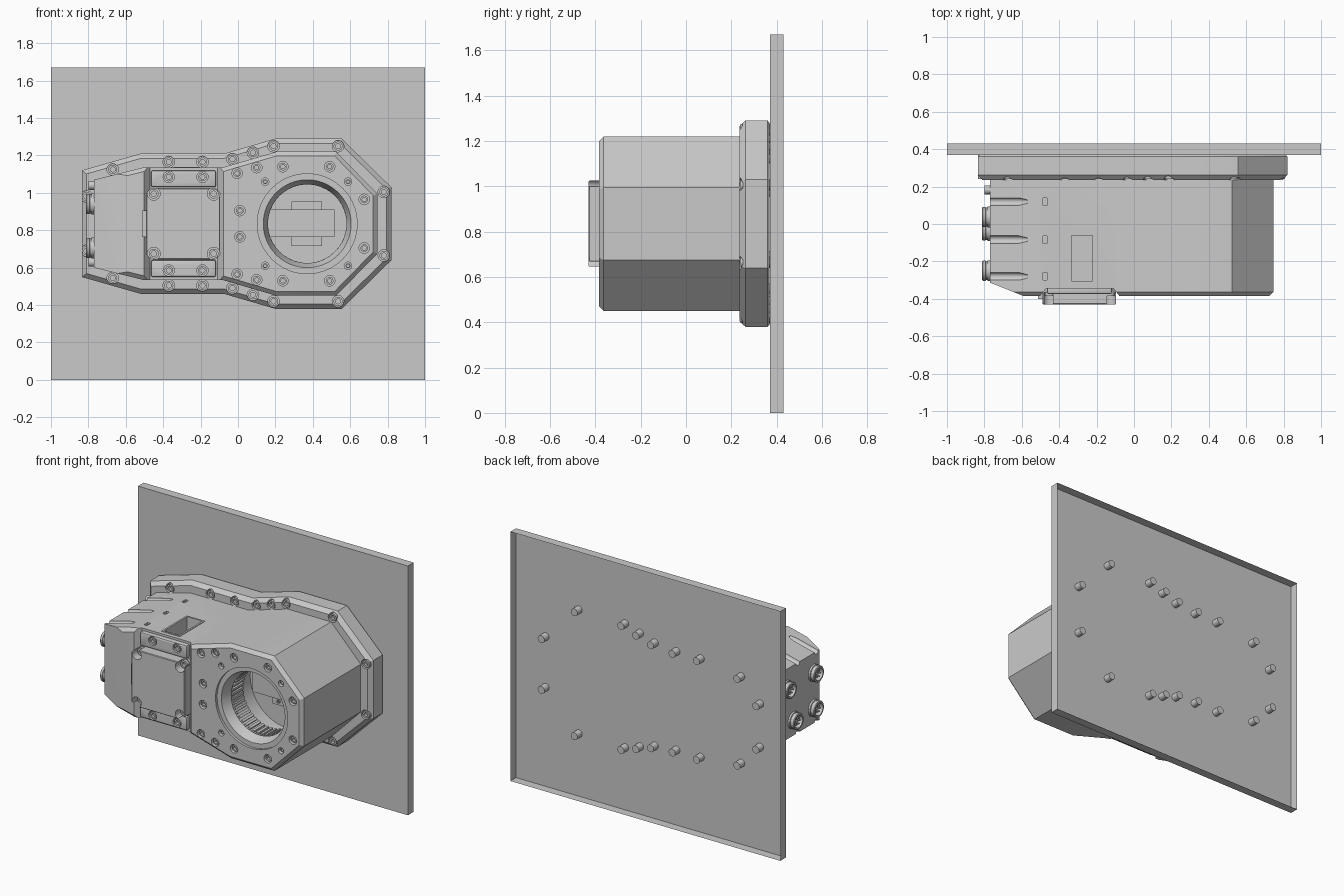
import bpy, bmesh, math
from mathutils import Vector

cube = bpy.data.objects.get("Cube")
if cube:
    bpy.data.objects.remove(cube)

MID = 0.835  # height of the housing's mirror plane

grey = bpy.data.materials.new("machined grey")
grey.use_nodes = True
grey.diffuse_color = (0.59, 0.59, 0.59, 1)
grey.node_tree.nodes["Principled BSDF"].inputs["Base Color"].default_value = (0.59, 0.59, 0.59, 1)


def finish(name, bm):
    bmesh.ops.recalc_face_normals(bm, faces=bm.faces)
    mesh = bpy.data.meshes.new(name)
    bm.to_mesh(mesh)
    bm.free()
    mesh.materials.append(grey)
    ob = bpy.data.objects.new(name, mesh)
    bpy.context.collection.objects.link(ob)
    return ob


def activate(obs):
    bpy.ops.object.select_all(action='DESELECT')
    for ob in obs:
        ob.select_set(True)
    bpy.context.view_layer.objects.active = obs[0]


def join(name, obs):
    activate(obs)
    if len(obs) > 1:
        bpy.ops.object.join()
    obs[0].name = name
    return obs[0]


def inset(pts, d):
    """Mitred inward offset of a clockwise outline."""
    out = []
    for i, p in enumerate(pts):
        a = (p - pts[i - 1]).normalized()
        b = (pts[(i + 1) % len(pts)] - p).normalized()
        n1, n2 = Vector((a.y, -a.x)), Vector((b.y, -b.x))
        out.append(p + (n1 + n2) * d / (1 + n1.dot(n2)))
    return out


def mirrored(half):
    top = [Vector(p) for p in half]
    return top + [Vector((p.x, -p.y)) for p in reversed(top)]


def loft(name, half, layers):
    """Stack inset copies of a mirrored outline along y."""
    bm = bmesh.new()
    rings = [[bm.verts.new((p.x, y, MID + p.y)) for p in inset(mirrored(half), d)]
             for y, d in layers]
    n = len(rings[0])
    for r, s in zip(rings, rings[1:]):
        for i in range(n):
            j = (i + 1) % n
            bm.faces.new((r[i], r[j], s[j], s[i]))
    bm.faces.new(rings[0])
    bm.faces.new(rings[-1])
    return finish(name, bm)


def extrude(name, pts, vec, closed=True):
    """Sweep a polygon along a vector; closed=False leaves the far end open."""
    bm = bmesh.new()
    near = [bm.verts.new(p) for p in pts]
    far = [bm.verts.new(Vector(p) + Vector(vec)) for p in pts]
    bm.faces.new(near)
    if closed:
        bm.faces.new(far)
    for i in range(len(pts)):
        bm.faces.new((near[i - 1], near[i], far[i], far[i - 1]))
    return finish(name, bm)


def box(name, x, y, z, closed=True):
    return extrude(name, [(x[0], y[0], z[0]), (x[1], y[0], z[0]), (x[1], y[0], z[1]),
                          (x[0], y[0], z[1])], (0, y[1] - y[0], 0), closed)


def lathe(name, profile, loc, axis=(0, 1, 0), steps=24):
    """Turn (radius, distance) points about an axis."""
    bm = bmesh.new()
    vs = [bm.verts.new((r, 0, t)) for r, t in profile]
    es = [bm.edges.new(e) for e in zip(vs, vs[1:])]
    bmesh.ops.spin(bm, geom=vs + es, cent=(0, 0, 0), axis=(0, 0, 1), angle=math.tau, steps=steps)
    bmesh.ops.remove_doubles(bm, verts=bm.verts, dist=1e-5)
    bmesh.ops.transform(bm, verts=bm.verts,
                        matrix=Vector(axis).to_track_quat('Z', 'Y').to_matrix().to_4x4())
    bmesh.ops.translate(bm, verts=bm.verts, vec=loc)
    return finish(name, bm)


def cyl(name, r, t0, t1, loc, axis=(0, 1, 0), steps=24):
    return lathe(name, [(0, t0), (r, t0), (r, t1), (0, t1)], loc, axis, steps)


def carve(target, cutters):
    cutter = join("cutter", cutters)
    cutter.hide_render = True
    mod = target.modifiers.new("cut", 'BOOLEAN')
    mod.operation, mod.solver, mod.object = 'DIFFERENCE', 'EXACT', cutter
    activate([target])
    bpy.ops.object.modifier_apply(modifier=mod.name)
    bpy.data.objects.remove(cutter)


def both(spots):
    return [(x, MID + s * z) for x, z in spots for s in (1, -1)]


def bolts(name, spots, y, r):
    """Socket head screws facing the front."""
    head = [(0, 0.018), (r * 0.55, 0.018), (r * 0.55, 0), (r, 0), (r, 0.035), (0, 0.035)]
    return join(name, [lathe(name, head, (x, y, z)) for x, z in spots])


# Mounting wall: a sheet with turned-back rims, open at the back, pierced by screw ends
flange_spots = both([(-0.81, 0.145), (-0.67, 0.29), (-0.37, 0.33), (-0.19, 0.33), (-0.03, 0.345),
                     (0.08, 0.38), (0.19, 0.415), (0.535, 0.415), (0.78, 0.17)])
box("mounting_wall", (-1, 1), (0.37, 0.43), (0, 1.67), closed=False)
join("screw_ends", [cyl("screw_end", 0.025, 0.36, 0.42, (x, 0, z)) for x, z in flange_spots])

# Flange with counterbored screws
flange = loft("flange", [(-0.835, 0.285), (-0.52, 0.375), (-0.075, 0.375), (0.2, 0.455),
                         (0.555, 0.455), (0.82, 0.195)],
              [(0.235, 0.025), (0.262, 0), (0.36, 0), (0.369, 0.01)])
carve(flange, [cyl("bore", 0.031, 0.2, 0.262, (x, 0, z)) for x, z in flange_spots])
bolts("flange_bolts", flange_spots, 0.24, 0.024)

# Housing body with chamfered front edge
body = loft("housing", [(-0.77, 0.235), (-0.51, 0.3), (-0.085, 0.3), (0.205, 0.385),
                        (0.525, 0.385), (0.745, 0.16)],
            [(-0.385, 0.022), (-0.363, 0), (0.25, 0)])
# Tapered end and the recess across the front
carve(body, [extrude("taper", [(-0.9, -0.262, 0), (-0.9, -0.5, 0), (-0.58, -0.5, 0),
                               (-0.58, -0.389, 0)], (0, 0, 1.7)),
             extrude("recess", [(-0.53, -0.42, 0), (-0.47, -0.345, 0), (-0.11, -0.345, 0),
                                (-0.05, -0.42, 0)], (0, 0, 1.7))])
# Round bore: shallow step, cone, toothed band, wide chamber
BORE = (0.37, 0, MID)
carve(body, [lathe("bore", [(0, -0.45), (0.267, -0.45), (0.267, -0.368), (0.235, -0.368),
                            (0.21, -0.3), (0.222, -0.3), (0.222, -0.16), (0.28, -0.16),
                            (0.28, 0), (0, 0)], BORE, steps=64)])
# Window pocket in the top, slim grooves and slots at the end
top = MID + 0.3
cuts = [box("window", (-0.335, -0.22), (-0.308, -0.06), (top - 0.15, top + 0.1))]
for y in (0.12, -0.083, -0.28):
    for s in (1, -1):
        cuts.append(lathe("groove", [(0, -0.12), (0.021, -0.12), (0.021, 0.17), (0.01, 0.215), (0, 0.215)],
                          (-0.78, y, MID + s * 0.236), (1, 0, s * 0.25), 16))
    cuts.append(box("slot", (-0.487, -0.465), (y - 0.02, y + 0.02), (top - 0.02, top + 0.1)))
carve(body, cuts)
# Screw holes on the front face
holes = both([(0.24, 0.305), (0.49, 0.305), (0.675, 0.13), (-0.005, 0.27), (0.1, 0.3), (0.01, 0.07)])
small = both([(0.145, 0.225), (0.588, 0.225)])
carve(body, [cyl("hole", 0.028, -0.45, -0.355, (x, 0, z)) for x, z in holes]
      + [cyl("hole", 0.02, -0.45, -0.355, (x, 0, z)) for x, z in small])
bolts("front_bolts", holes, -0.375, 0.02)
bolts("small_front_bolts", small, -0.37, 0.013)

# Window frame standing on the top surface
frame = box("window_frame", (-0.345, -0.21), (-0.318, -0.05), (top - 0.03, top + 0.004))
carve(frame, [box("opening", (-0.333, -0.222), (-0.306, -0.062), (top - 0.1, top + 0.1))])

# Teeth in the bore, bar and brackets on its floor
teeth = []
for i in range(44):
    t = box("tooth", (0.209, 0.226), (-0.285, -0.17), (-0.008, 0.008))
    t.rotation_euler.y = math.tau * i / 44
    t.location = BORE
    teeth.append(t)
join("bore_teeth", teeth)
box("bore_bar", (0.15, 0.515), (-0.06, 0.01), (0.765, 0.91))
for s, side in ((1, "upper"), (-1, "lower")):
    zs = sorted((MID + s * 0.07, MID + s * 0.12))
    box(side + "_bar_bracket", (0.285, 0.45), (-0.04, 0.01), zs)
    bolts(side + "_bracket_bolts", [(x, MID + s * 0.095) for x in (0.33, 0.405)], -0.048, 0.012)

# Raised cover with scalloped corners
cover = loft("cover", [(-0.49, 0.165), (-0.465, 0.19), (-0.12, 0.19), (-0.095, 0.165)],
             [(-0.43, 0.004), (-0.426, 0), (-0.33, 0)])
corners = both([(-0.45, 0.16), (-0.13, 0.16)])
carve(cover, [cyl("notch", 0.034, -0.5, -0.365, (x, 0, z)) for x, z in corners])
bolts("cover_bolts", corners, -0.385, 0.026)
box("cover_tab", (-0.512, -0.475), (-0.4, -0.34), (0.765, 0.905))

# Bolted lugs above and below the cover
for s, side in ((1, "upper"), (-1, "lower")):
    lug = box(side + "_lug", (-0.465, -0.118), (-0.375, -0.33), sorted((MID + s * 0.195, MID + s * 0.285)))
    bev = lug.modifiers.new("soft edges", 'BEVEL')
    bev.width, bev.segments = 0.01, 2
    activate([lug])
    bpy.ops.object.modifier_apply(modifier=bev.name)
    spots = [(x, MID + s * 0.25) for x in (-0.37, -0.19)]
    carve(lug, [cyl("hole", 0.03, -0.45, -0.35, (x, 0, z)) for x, z in spots])
    bolts(side + "_lug_bolts", spots, -0.37, 0.023)

# Round sockets on the end panel
OUT = (-1, 0, 0)
for i, (y, z) in enumerate([(0.037, 0.94), (-0.25, 0.94), (-0.035, 0.705), (-0.25, 0.705)], 1):
    shell = [(0, -0.01), (0.056, -0.01), (0.056, 0.012), (0.05, 0.014), (0.05, 0.022), (0.054, 0.024),
             (0.054, 0.038), (0.05, 0.042), (0.04, 0.042), (0.038, 0.012), (0, 0.012)]
    parts = [lathe("socket", shell, (-0.77, y, z), OUT, 32)]
    for k in range(6):
        a = math.tau * k / 6
        spot = (-0.77, y + 0.022 * math.cos(a), z + 0.022 * math.sin(a))
        parts.append(cyl("pin", 0.005, 0, 0.035, spot, OUT, 8))
    join("socket_%d" % i, parts)
for z, side in ((MID + 0.205, "upper"), (MID - 0.205, "lower")):
    cyl(side + "_end_plug", 0.024, -0.01, 0.03, (-0.77, 0.183, z), OUT)

# Smooth round parts, crisp edges
activate([o for o in bpy.context.collection.objects if o.type == 'MESH'])
bpy.ops.object.shade_smooth_by_angle(angle=math.radians(30))
